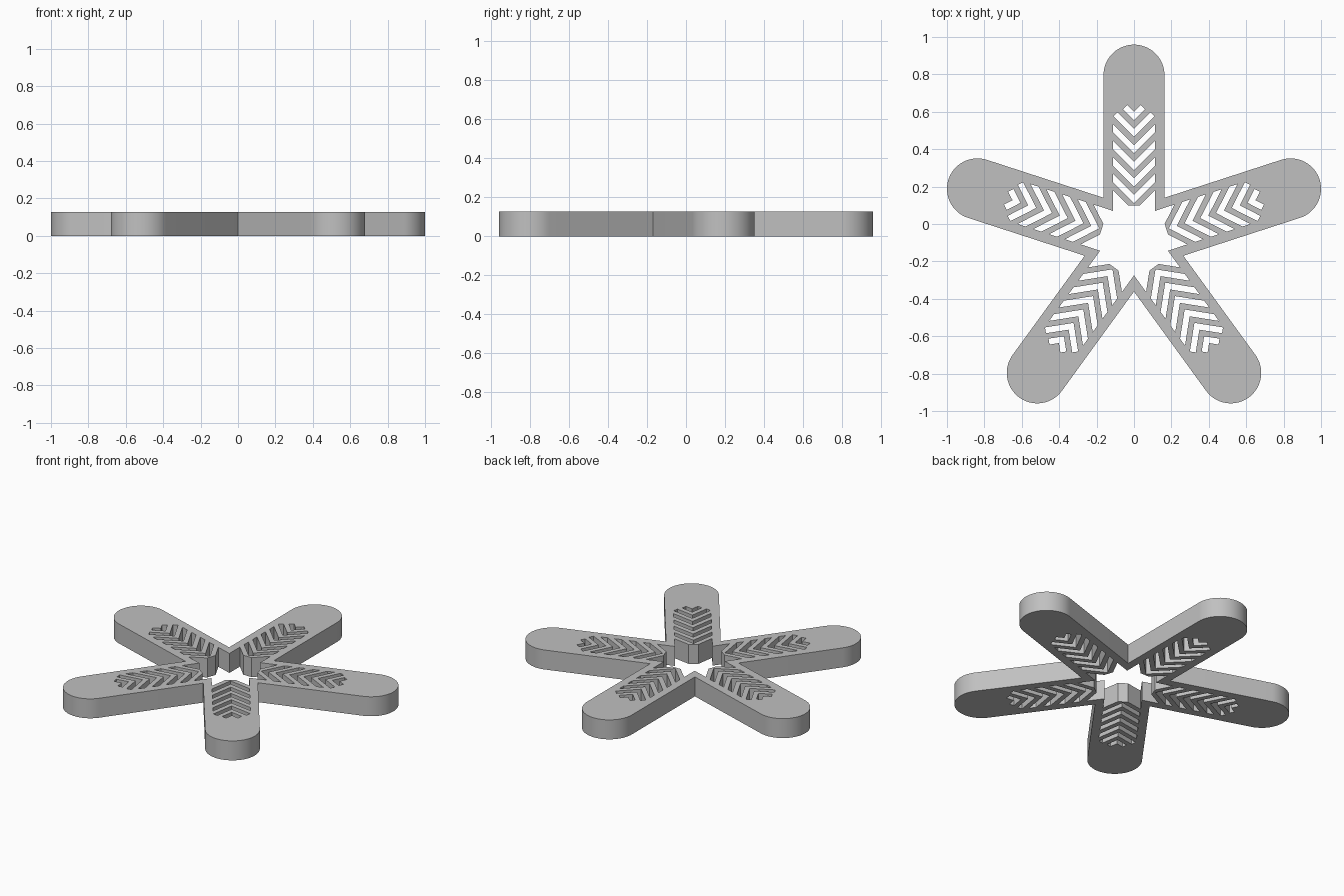
import bpy, bmesh, math
from mathutils import Matrix, Vector

if "Cube" in bpy.data.objects:
    bpy.data.objects.remove(bpy.data.objects["Cube"], do_unlink=True)

ARMS = 5
HALF = 0.163          # arm half width and tip radius
REACH = 0.88          # hub centre to tip centre
INNER = 0.112         # half width of the cut-out channel
THICK = 0.128
CENTRE = Vector((0, -0.084))
PITCH, SLOT, RIB0 = 0.0885, 0.045, 0.152   # slot spacing, slot height, first rib apex
TAN = math.tan(math.pi / ARMS)

# Flat outline that is filled with its inner loops left open
outline = bpy.data.curves.new("star_plate", "CURVE")
outline.dimensions = "2D"
outline.fill_mode = "BOTH"
outline.extrude = THICK / 2


def turn(points, arm):
    """Place arm-local points (across, along) on the given arm."""
    rot = Matrix.Rotation(arm * math.tau / ARMS, 2)
    return [rot @ Vector(p) + CENTRE for p in points]


def loop(points):
    spline = outline.splines.new("POLY")
    spline.points.add(len(points) - 1)
    for target, p in zip(spline.points, points):
        target.co = (p.x, p.y, 0, 1)
    spline.use_cyclic_u = True


def mirrored(half):
    """Close a right-hand half profile with its mirror image."""
    return half + [(-x, y) for x, y in reversed(half) if x > 0]


# One arm of the outer edge: notch, then rounded tip
STEPS = 32
tip = [(HALF * math.cos(math.pi * i / STEPS), REACH + HALF * math.sin(math.pi * i / STEPS))
       for i in range(STEPS + 1)]
outer_arm = [(HALF, HALF / TAN)] + tip

# One arm of the hub opening: notch, channel wall, blunt chevron nose
nose = 0.03
inner_arm = [(INNER, INNER / TAN), (INNER, RIB0 + INNER), (nose, RIB0 + nose),
             (-nose, RIB0 + nose), (-INNER, RIB0 + INNER)]

loop([p for a in range(ARMS) for p in turn(outer_arm, a)])
loop([p for a in range(ARMS) for p in turn(inner_arm, a)])

# Chevron slots; the two nearest the tip are shorter with square-cut ends
for k in range(1, 7):
    top = RIB0 + PITCH * k
    low = top - SLOT
    end = {5: 0.087, 6: 0.036}.get(k, INNER)
    low_end = INNER if k < 5 else end + SLOT / 2
    half = [(0, low), (low_end, low + low_end), (end, top + end)]
    slot = half + [(0, top)] + [(-x, y) for x, y in reversed(half[1:])]
    for a in range(ARMS):
        loop(turn(slot, a))

# Turn the filled outline into a clean solid
curve_obj = bpy.data.objects.new("star_plate", outline)
bpy.context.collection.objects.link(curve_obj)
bpy.context.view_layer.update()
depsgraph = bpy.context.evaluated_depsgraph_get()
mesh = bpy.data.meshes.new_from_object(curve_obj.evaluated_get(depsgraph))
bpy.data.objects.remove(curve_obj, do_unlink=True)

bm = bmesh.new()
bm.from_mesh(mesh)
bmesh.ops.remove_doubles(bm, verts=bm.verts, dist=0.0005)
bmesh.ops.translate(bm, verts=bm.verts, vec=(0, 0, THICK / 2))
bmesh.ops.recalc_face_normals(bm, faces=bm.faces)
bm.to_mesh(mesh)
bm.free()

plate = bpy.data.objects.new("star_plate", mesh)
bpy.context.collection.objects.link(plate)

# Plain grey material
grey = bpy.data.materials.new("plain_grey")
grey.use_nodes = True
color = (0.53, 0.53, 0.53, 1)
grey.diffuse_color = color
grey.node_tree.nodes["Principled BSDF"].inputs["Base Color"].default_value = color
mesh.materials.clear()
mesh.materials.append(grey)

bpy.ops.object.select_all(action="DESELECT")
plate.select_set(True)
bpy.context.view_layer.objects.active = plate
bpy.ops.object.shade_smooth_by_angle(angle=math.radians(30))
